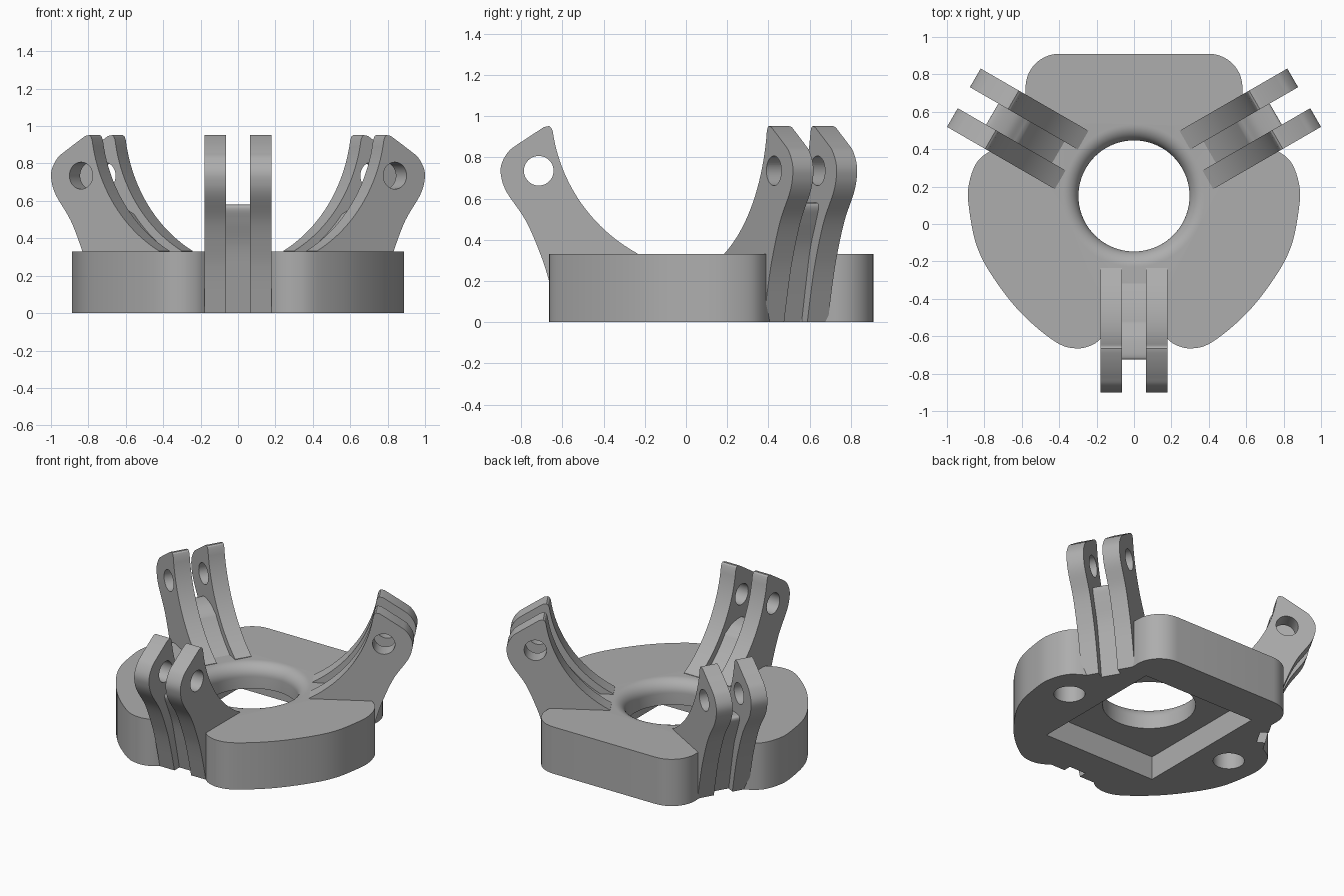
import bpy, bmesh, math
from mathutils import Matrix, Vector

cube = bpy.data.objects.get("Cube")
if cube:
    bpy.data.objects.remove(cube)

grey = bpy.data.materials.new("plain_grey")
grey.use_nodes = True
colour = (0.42, 0.42, 0.42, 1)
grey.diffuse_color = colour
grey.node_tree.nodes["Principled BSDF"].inputs["Base Color"].default_value = colour

CENTRE = Vector((0, 0.15, 0))   # axis of the central hole
HEIGHT = 0.33
BALL_Z = 1.04                   # centre of the ball the arms cradle


def finish(name, bm, matrix=Matrix()):
    """Turn a bmesh into a grey object."""
    bmesh.ops.recalc_face_normals(bm, faces=bm.faces)
    mesh = bpy.data.meshes.new(name)
    bm.to_mesh(mesh)
    bm.free()
    mesh.materials.append(grey)
    obj = bpy.data.objects.new(name, mesh)
    obj.matrix_world = matrix
    bpy.context.collection.objects.link(obj)
    return obj


def prism(name, points, direction, matrix=Matrix()):
    """Extrude a flat polygon of 3D points along a direction."""
    bm = bmesh.new()
    face = bm.faces.new([bm.verts.new(p) for p in points])
    new = bmesh.ops.extrude_face_region(bm, geom=[face])["geom"]
    moved = [v for v in new if isinstance(v, bmesh.types.BMVert)]
    bmesh.ops.translate(bm, verts=moved, vec=direction)
    return finish(name, bm, matrix)


def spline(points, steps=6):
    """Smooth curve through 2D points."""
    pts = [Vector(p) for p in points]
    ext = [pts[0] * 2 - pts[1]] + pts + [pts[-1] * 2 - pts[-2]]
    out = []
    for a, b, c, d in zip(ext, ext[1:], ext[2:], ext[3:]):
        for i in range(steps):
            t = i / steps
            out.append(0.5 * (2 * b + (c - a) * t + (2 * a - 5 * b + 4 * c - d) * t ** 2
                              + (3 * b - a - 3 * c + d) * t ** 3))
    return out + [pts[-1]]


def ball_arc(radius, r0, r1, steps=20):
    """Lower arc of the cradled ball, as (distance from axis, height)."""
    a0, a1 = math.asin(r0 / radius), math.asin(r1 / radius)
    angles = [a0 + (a1 - a0) * i / steps for i in range(steps + 1)]
    return [Vector((radius * math.sin(a), BALL_Z - radius * math.cos(a))) for a in angles]


def cylinder(name, matrix, radius, depth):
    bm = bmesh.new()
    bmesh.ops.create_cone(bm, cap_ends=True, segments=48, radius1=radius,
                          radius2=radius, depth=depth)
    return finish(name, bm, matrix)


def cut(obj, cutter):
    """Subtract the cutter and remove it."""
    mod = obj.modifiers.new("cut", "BOOLEAN")
    mod.operation, mod.solver, mod.object = "DIFFERENCE", "EXACT", cutter
    bpy.context.view_layer.objects.active = obj
    bpy.ops.object.modifier_apply(modifier=mod.name)
    bpy.data.objects.remove(cutter)


def smooth(obj):
    bpy.ops.object.select_all(action="DESELECT")
    obj.select_set(True)
    bpy.context.view_layer.objects.active = obj
    bpy.ops.object.shade_smooth_by_angle(angle=math.radians(30))


# Base plate: three lobes, dipping in where the arms stand
corner = [(0.40 + 0.18 * math.sin(a), 0.73 + 0.18 * math.cos(a))
          for a in (math.pi / 2 * i / 10 for i in range(10))]
side = spline([(0.58, 0.73), (0.58, 0.68), (0.585, 0.58), (0.60, 0.495), (0.66, 0.43),
               (0.75, 0.40), (0.84, 0.33), (0.885, 0.2), (0.88, 0.07), (0.84, -0.12),
               (0.75, -0.29), (0.6, -0.48), (0.42, -0.63), (0.31, -0.665),
               (0.22, -0.645), (0.15, -0.59), (0.07, -0.545), (0, -0.54)])
half = [Vector(p) for p in corner] + side
outline = half + [Vector((-p.x, p.y)) for p in reversed(half[:-1])]
base = prism("base_plate", [(p.x, p.y, 0) for p in outline], (0, 0, HEIGHT))

# Central hole with a rounded rim
rim = [(0, -0.1), (0.297, -0.1)]
rim += [(0.38 - 0.083 * math.cos(a), HEIGHT - 0.083 + 0.083 * math.sin(a))
        for a in (math.pi / 2 * i / 10 for i in range(11))]
rim += [(0.38, 0.5), (0, 0.5)]
bm = bmesh.new()
verts = [bm.verts.new((r, 0, z)) for r, z in rim]
edges = [bm.edges.new(pair) for pair in zip(verts, verts[1:])]
bmesh.ops.spin(bm, geom=verts + edges, axis=(0, 0, 1), cent=(0, 0, 0),
               angle=math.tau, steps=72, use_merge=True)
bmesh.ops.remove_doubles(bm, verts=bm.verts, dist=0.0001)
cut(base, finish("hole_cutter", bm, Matrix.Translation(CENTRE)))

# Rectangular pocket and two blind holes underneath
bm = bmesh.new()
bmesh.ops.create_cube(bm, size=1, matrix=Matrix.Diagonal((0.88, 0.99, HEIGHT, 1)))
cut(base, finish("pocket_cutter", bm, Matrix.Translation(CENTRE)))
for x in (-0.665, 0.665):
    cut(base, cylinder("screw_cutter", Matrix.Translation((x, 0.15, 0)), 0.1, 0.5))
smooth(base)

# Side profile of the arm plates and of the web joining them
outer = spline([(0.965, 0.865), (1.01, 0.83), (1.045, 0.77), (1.048, 0.71), (1.02, 0.63),
                (0.928, 0.493), (0.857, 0.33), (0.815, 0.2), (0.765, 0)])
foot = [Vector(p) for p in ((0.66, 0), (0.6, 0.2), (0.385, 0.2))]
plate_tip = [Vector(p) for p in ((0.805, 0.945), (0.815, 0.952), (0.84, 0.947))]
plate = ball_arc(0.805, 0.385, 0.797) + plate_tip + outer + foot
web_outer = spline([(0.70, 0.54), (0.76, 0.57), (0.85, 0.58), (0.875, 0.56), (0.85, 0.49),
                    (0.795, 0.36), (0.755, 0.2), (0.71, 0)])
web = ball_arc(0.85, 0.44, 0.68) + web_outer + foot

# Three forked arms around the hole, each with a pin hole
for label, angle in (("front", -90), ("left", 30), ("right", 150)):
    frame = Matrix.Translation(CENTRE) @ Matrix.Rotation(math.radians(angle), 4, "Z")
    for number, start in enumerate((-0.18, 0.065), 1):
        arm = prism(f"{label}_arm_plate_{number}", [(p.x, start, p.y) for p in plate],
                    (0, 0.115, 0), frame)
        pin = frame @ Matrix.Translation((0.865, 0, 0.735)) @ Matrix.Rotation(math.pi / 2, 4, "X")
        cut(arm, cylinder("pin_cutter", pin, 0.072, 1))
        smooth(arm)
    smooth(prism(f"{label}_arm_web", [(p.x, -0.07, p.y) for p in web], (0, 0.14, 0), frame))
